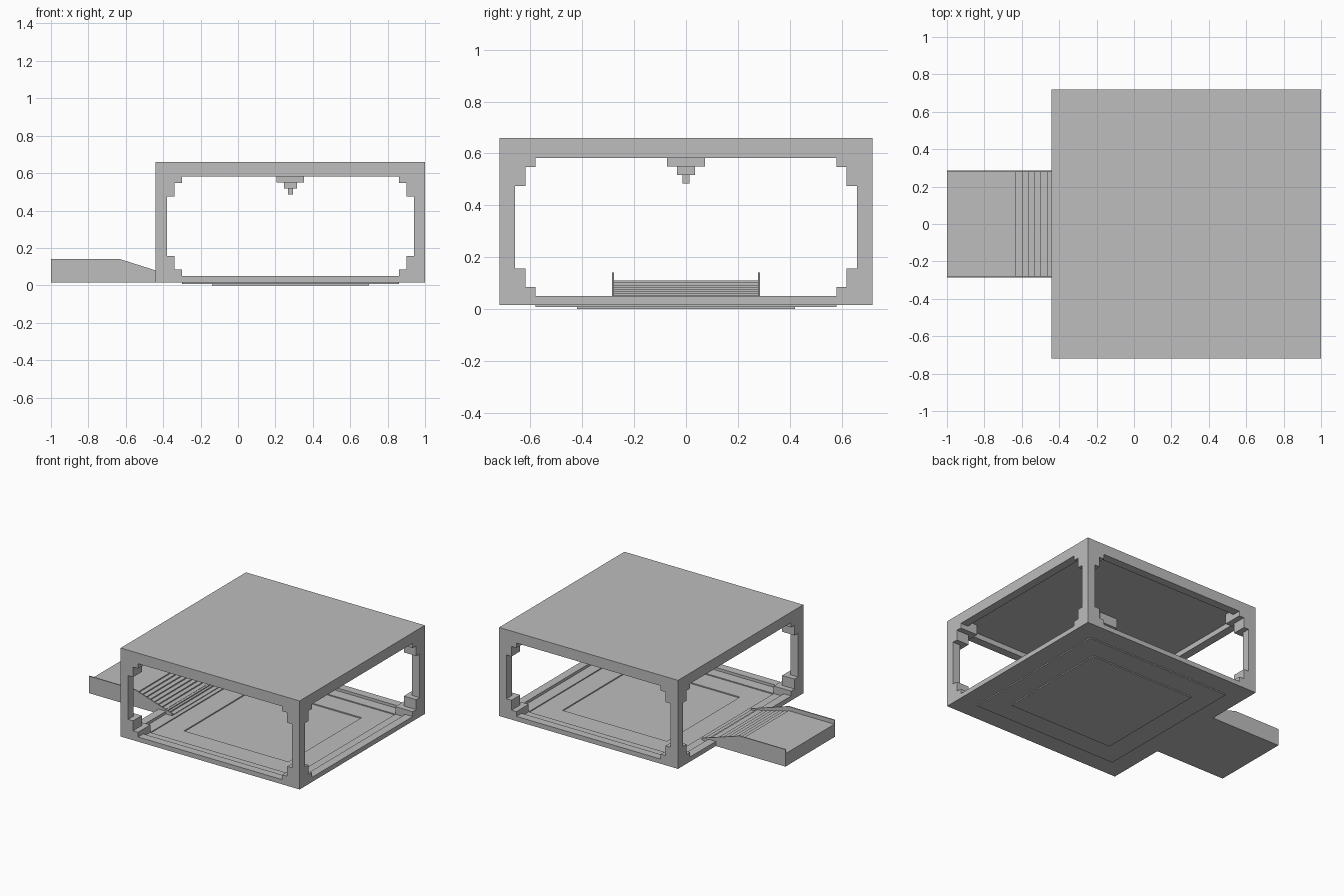
import bpy
import bmesh

cube = bpy.data.objects.get("Cube")
if cube:
    bpy.data.objects.remove(cube, do_unlink=True)

# One plain grey for the whole building
GREY = (0.51, 0.51, 0.51, 1)
grey = bpy.data.materials.new("plain grey")
grey.use_nodes = True
grey.diffuse_color = GREY
grey.node_tree.nodes["Principled BSDF"].inputs["Base Color"].default_value = GREY

CX = 0.28          # middle of the pavilion along x
HALF = 0.72        # half its width
POST = 0.66        # inner face of posts and rails
TRAY, PIT = 0.58, 0.42   # half widths of the two sunken floor steps
BASE, TOP = 0.016, 0.66
CEILING, LINTEL, SILL = 0.62, 0.583, 0.05


def finish(name, bm):
    bmesh.ops.recalc_face_normals(bm, faces=bm.faces)
    mesh = bpy.data.meshes.new(name)
    bm.to_mesh(mesh)
    bm.free()
    mesh.materials.append(grey)
    obj = bpy.data.objects.new(name, mesh)
    bpy.context.collection.objects.link(obj)
    return obj


def add_box(bm, x0, x1, y0, y1, z0, z1):
    verts = bmesh.ops.create_cube(bm, size=1)["verts"]
    for v in verts:
        v.co.x = x1 if v.co.x > 0 else x0
        v.co.y = y1 if v.co.y > 0 else y0
        v.co.z = z1 if v.co.z > 0 else z0


def block(name, half, z0, z1):
    bm = bmesh.new()
    add_box(bm, CX - half, CX + half, -half, half, z0, z1)
    return finish(name, bm)


def ring(name, outer, inner, z0, z1):
    """Square frame with a square hole."""
    bm = bmesh.new()
    corners = [(-1, -1), (1, -1), (1, 1), (-1, 1)]
    loops = [[bm.verts.new((CX + sx * r, sy * r, z)) for sx, sy in corners]
             for r, z in [(outer, z0), (outer, z1), (inner, z1), (inner, z0)]]
    for i in range(4):
        a, b = loops[i], loops[(i + 1) % 4]
        for k in range(4):
            n = (k + 1) % 4
            bm.faces.new((a[k], a[n], b[n], b[k]))
    return finish(name, bm)


def extrude_profile(name, points, y0, y1):
    """Side profile in x and z, pushed along y."""
    bm = bmesh.new()
    face = bm.faces.new([bm.verts.new((x, y0, z)) for x, z in points])
    out = bmesh.ops.extrude_face_region(bm, geom=[face])["geom"]
    verts = [g for g in out if isinstance(g, bmesh.types.BMVert)]
    bmesh.ops.translate(bm, verts=verts, vec=(0, y1 - y0, 0))
    return finish(name, bm)


# Roof with a lip around the ceiling
block("roof", HALF, CEILING, TOP)
ring("roof_lip", HALF, POST, LINTEL, CEILING)

# Floor sinking in steps towards the middle
ring("floor_rail", HALF, POST, BASE, SILL)
ring("floor_border", POST, TRAY, BASE, 0.03)
ring("floor_tray", TRAY, PIT, 0.008, 0.023)
block("floor_pit", PIT, 0, 0.015)

# Corner posts, stepped outwards at foot and head
steps = [(TRAY, 0.03, 0.085), (0.62, 0.085, 0.157), (POST, 0.157, 0.475),
         (0.62, 0.475, 0.548), (TRAY, 0.548, CEILING)]
for sx, side in [(-1, "right"), (1, "left")]:
    for sy, end in [(-1, "front"), (1, "back")]:
        bm = bmesh.new()
        for inner, z0, z1 in steps:
            xs = sorted((CX + sx * inner, CX + sx * HALF))
            ys = sorted((sy * inner, sy * HALF))
            add_box(bm, *xs, *ys, z0, z1)
        finish(f"{end}_{side}_post", bm)

# Stepped pendant under the ceiling
block("pendant_top", 0.073, 0.55, CEILING)
block("pendant_middle", 0.035, 0.517, 0.55)
block("pendant_tip", 0.014, 0.485, 0.517)

# Entrance landing with stairs going down into the room
OUT, EDGE, WALL, FOOT = -1.0, -0.63, CX - HALF, -0.33
LANDING, LOW, COUNT = 0.11, 0.035, 9
points = [(OUT, BASE), (WALL, BASE), (WALL, 0.02), (FOOT, 0.02)]
run, rise = (FOOT - EDGE) / COUNT, (LANDING - LOW) / COUNT
for i in range(COUNT):
    x = FOOT - i * run
    points += [(x, LOW + i * rise), (x - run, LOW + i * rise)]
points += [(EDGE, LANDING), (OUT, LANDING)]
extrude_profile("entrance_stairs", points, -0.277, 0.277)

# Thin side walls following the stairs
wall = [(OUT, BASE), (WALL, BASE), (WALL, 0.02), (FOOT, 0.02),
        (FOOT, 0.045), (EDGE, 0.14), (OUT, 0.14)]
for name, y in [("front_stair_wall", -0.285), ("back_stair_wall", 0.277)]:
    extrude_profile(name, wall, y, y + 0.008)
